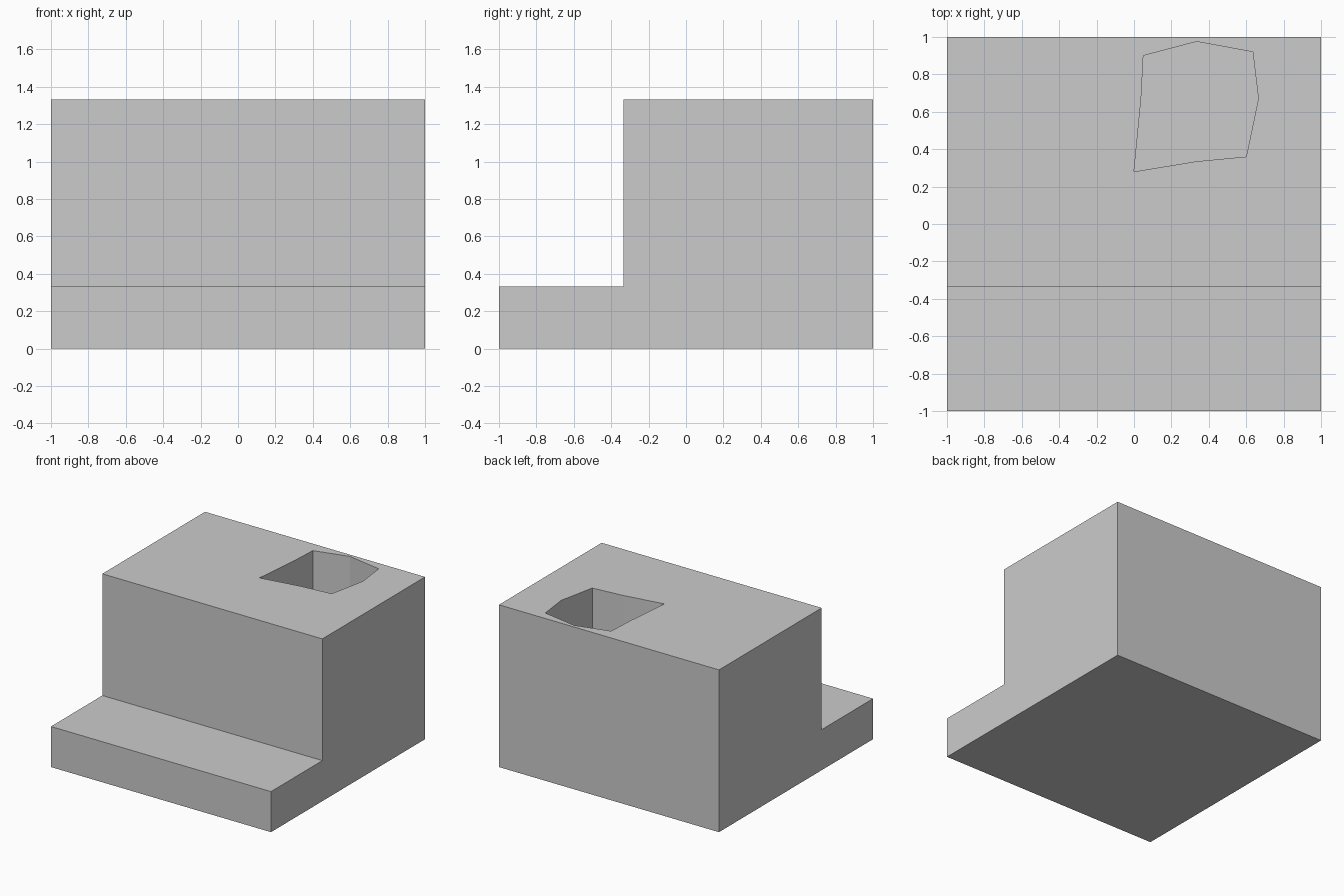
import bpy
import bmesh
from mathutils import Vector

if "Cube" in bpy.data.objects:
    bpy.data.objects.remove(bpy.data.objects["Cube"])


def prism(name, points, direction):
    """Extrude a closed flat outline along a direction into a solid."""
    bm = bmesh.new()
    face = bm.faces.new([bm.verts.new(p) for p in points])
    ext = bmesh.ops.extrude_face_region(bm, geom=[face], use_keep_orig=True)
    verts = [g for g in ext["geom"] if isinstance(g, bmesh.types.BMVert)]
    bmesh.ops.translate(bm, verts=verts, vec=Vector(direction))
    bmesh.ops.recalc_face_normals(bm, faces=bm.faces)
    mesh = bpy.data.meshes.new(name)
    bm.to_mesh(mesh)
    bm.free()
    obj = bpy.data.objects.new(name, mesh)
    bpy.context.collection.objects.link(obj)
    return obj


STEP = 1 / 3
TOP = 4 / 3

# Stepped block: L-shaped side profile swept across the width
profile = [(-1, 0), (1, 0), (1, TOP), (-STEP, TOP), (-STEP, STEP), (-1, STEP)]
block = prism("stepped_block", [(-1, y, z) for y, z in profile], (2, 0, 0))

# Irregular pocket sunk from the top down to the step level
outline = [(0, 0.28), (0.335, 0.335), (0.60, 0.36), (0.665, 0.67),
           (0.635, 0.92), (0.335, 0.975), (0.05, 0.90), (0.038, 0.67)]
cutter = prism("pocket_cutter", [(x, y, STEP) for x, y in outline], (0, 0, 1.2))
cutter.hide_render = True
cutter.display_type = 'WIRE'

pocket = block.modifiers.new("pocket", 'BOOLEAN')
pocket.operation = 'DIFFERENCE'
pocket.solver = 'EXACT'
pocket.object = cutter

# Apply the cut and discard the cutter
bpy.context.view_layer.objects.active = block
block.select_set(True)
bpy.ops.object.modifier_apply(modifier=pocket.name)
bpy.data.objects.remove(cutter)
